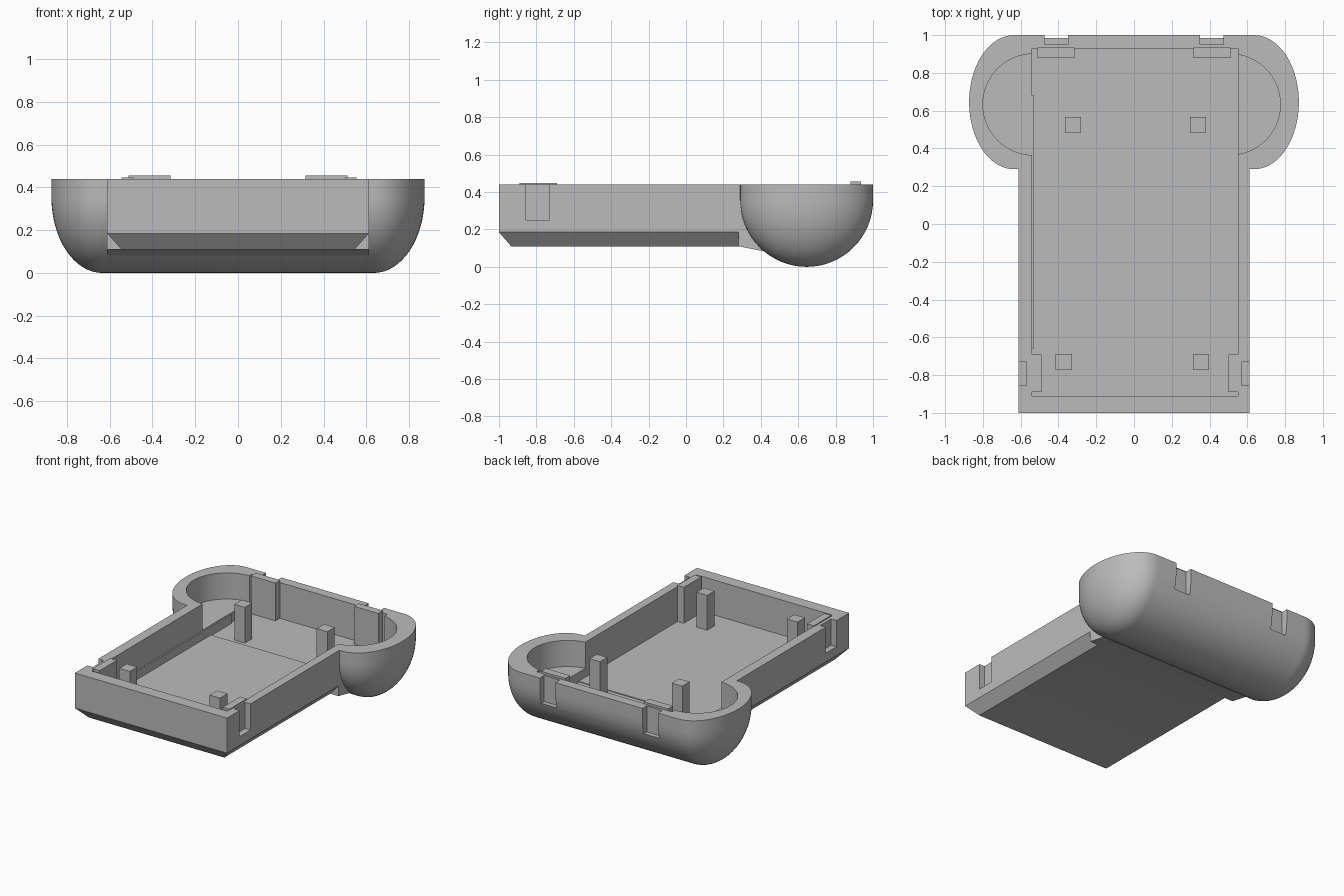
import bpy
import bmesh
import math
from mathutils import Vector

if "Cube" in bpy.data.objects:
    bpy.data.objects.remove(bpy.data.objects["Cube"], do_unlink=True)

TOP, FLOOR, LEDGE, HALF = 0.44, 0.18, 0.25, 0.612

grey = bpy.data.materials.new("plain grey plastic")
grey.use_nodes = True
GREY = (0.5, 0.5, 0.5, 1)
grey.diffuse_color = GREY
grey.node_tree.nodes["Principled BSDF"].inputs["Base Color"].default_value = GREY


def finish(name, bm):
    bmesh.ops.recalc_face_normals(bm, faces=bm.faces)
    mesh = bpy.data.meshes.new(name)
    bm.to_mesh(mesh)
    bm.free()
    mesh.materials.append(grey)
    obj = bpy.data.objects.new(name, mesh)
    bpy.context.collection.objects.link(obj)
    return obj


def hull(name, points):
    bm = bmesh.new()
    for p in points:
        bm.verts.new(p)
    result = bmesh.ops.convex_hull(bm, input=bm.verts)
    loose = {g for g in result["geom_interior"] + result["geom_unused"]
             if isinstance(g, bmesh.types.BMVert)}
    bmesh.ops.delete(bm, geom=list(loose), context='VERTS')
    bmesh.ops.dissolve_limit(bm, angle_limit=0.002, verts=bm.verts, edges=bm.edges)
    return finish(name, bm)


def box(name, xs, ys, zs):
    return hull(name, [(x, y, z) for x in xs for y in ys for z in zs])


def well(name, x, y, r, bottom):
    ring = [math.tau * i / 64 for i in range(64)]
    return hull(name, [(x + r * math.cos(a), y + r * math.sin(a), z)
                       for a in ring for z in (bottom, 1)])


def combine(target, tool, operation):
    mod = target.modifiers.new(operation.lower(), 'BOOLEAN')
    mod.object, mod.operation, mod.solver = tool, operation, 'EXACT'
    bpy.context.view_layer.update()
    graph = bpy.context.evaluated_depsgraph_get()
    mesh = bpy.data.meshes.new_from_object(target.evaluated_get(graph))
    target.modifiers.clear()
    target.data = mesh
    bpy.data.objects.remove(tool, do_unlink=True)


# Long tray with a bevelled underside
tray_points = [(s * HALF, y, z) for s in (-1, 1) for y in (-1, 0.65) for z in (0.185, TOP)]
tray_points += [(s * 0.545, y, 0.11) for s in (-1, 1) for y in (-0.935, 0.65)]
case = hull("case_shell", tray_points)

# Rounded rear housing with domed ends
Y_MID, Z_MID, R, DOME = 0.645, 0.355, 0.355, 0.238
dome_points = []
for s in (-1, 1):
    for i in range(64):
        a = math.tau * i / 64
        c, n = math.cos(a), math.sin(a)
        dome_points.append((s * 0.635 + DOME * c, Y_MID + R * n, TOP))
        for j in range(17):
            b = math.pi / 2 * j / 16
            dome_points.append((s * 0.635 + DOME * c * math.cos(b),
                                Y_MID + R * n * math.cos(b), Z_MID - R * math.sin(b)))
combine(case, hull("rear_housing", {tuple(round(v, 5) for v in p) for p in dome_points}), 'UNION')

# Square saddle joining the tray to the housing
saddle = [(s * HALF, y, z) for s in (-1, 1)
          for y, z in ((0.28, 0.11), (0.28, 0.3), (0.36, 0.11), (0.43, 0.08), (0.5, 0.3))]
combine(case, hull("saddle", saddle), 'UNION')

# Hollow interior
combine(case, box("main_cavity", (-0.54, 0.55), (-0.91, 0.93), (FLOOR, 1)), 'DIFFERENCE')
combine(case, well("right_well", -0.532, 0.633, 0.268, LEDGE), 'DIFFERENCE')
combine(case, well("left_well", 0.508, 0.633, 0.267, LEDGE), 'DIFFERENCE')

# Clip notches in the side and rear walls
for s in (-1, 1):
    combine(case, box("side_notch", (s * 0.568, s * 0.7), (-0.855, -0.73), (LEDGE, 1)), 'DIFFERENCE')
    combine(case, box("rear_notch", (s * 0.35, s * 0.475), (0.95, 1.1), (LEDGE, 1)), 'DIFFERENCE')

# Smooth the curved housing, keep edges crisp
bpy.ops.object.select_all(action='DESELECT')
case.select_set(True)
bpy.context.view_layer.objects.active = case
bpy.ops.object.shade_smooth_by_angle(angle=math.radians(25))

# Pads backing each notch
SINK = 0.005
for side, s, wall in (("right", -1, 0.54), ("left", 1, 0.55)):
    box(side + "_side_pad", (s * (wall + SINK), s * (wall - 0.05)),
        (-0.89, -0.69), (FLOOR - SINK, 0.447))
    box(side + "_rear_pad", (s * 0.315, s * 0.512), (0.88, 0.93 + SINK), (FLOOR - SINK, 0.455))

# Support posts
W = 0.0425
for name, x, y in (("rear_right_post", -0.324, 0.523), ("rear_left_post", 0.339, 0.523),
                   ("front_right_post", -0.372, -0.73), ("front_left_post", 0.354, -0.73)):
    box(name, (x - W, x + W), (y - W, y + W), (FLOOR - SINK, TOP))

# Low rail along the right wall and a slightly raised front floor
box("wall_rail", (-0.545, -0.53), (-0.66, 0.68), (FLOOR - SINK, LEDGE - 0.004))
box("floor_plate", (-0.54, 0.55), (-0.91, 0.447), (FLOOR - SINK, FLOOR + 0.006))
